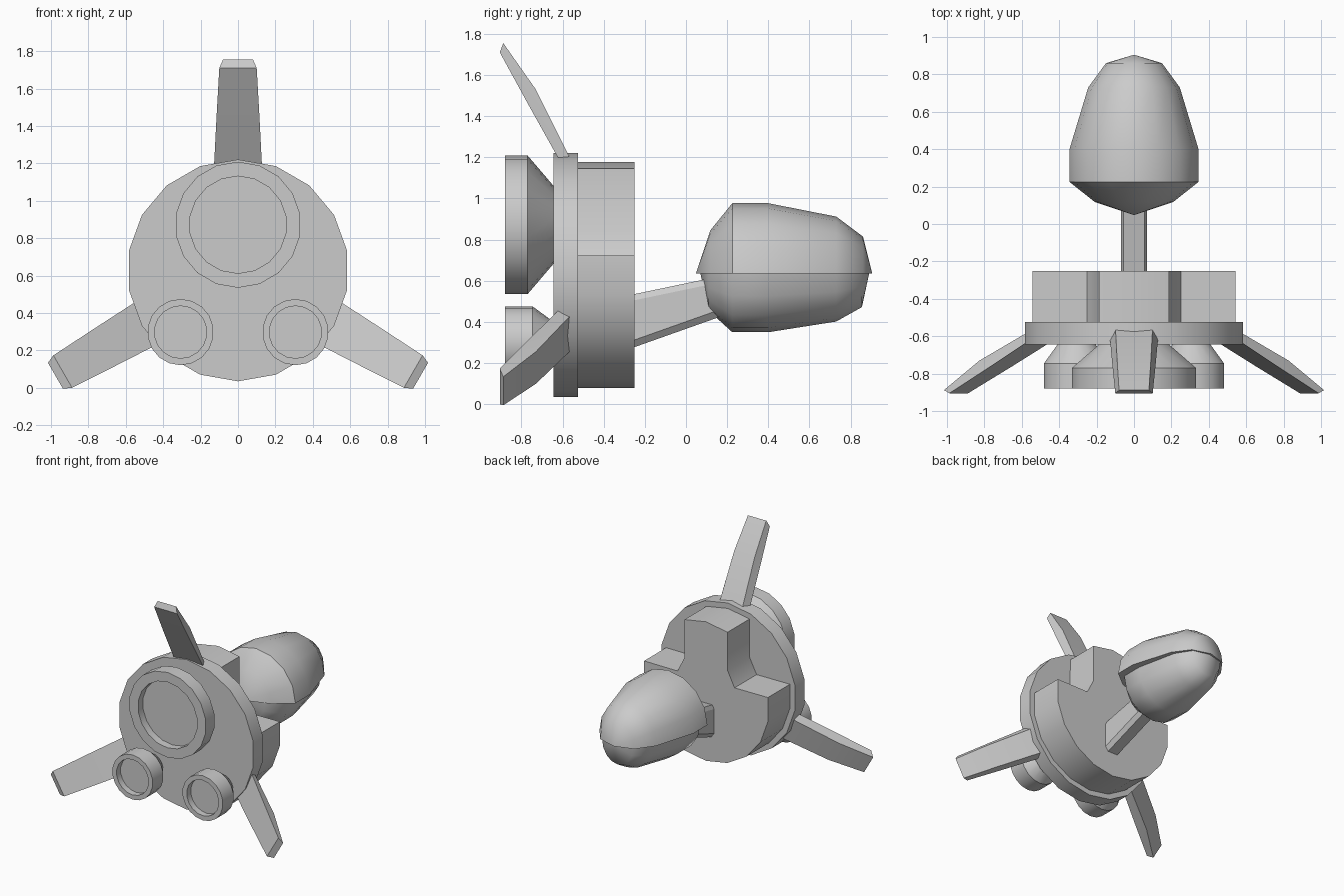
import bpy
import bmesh
from math import sin, cos, pi, radians
from mathutils import Matrix, Vector

cube = bpy.data.objects.get("Cube")
if cube:
    bpy.data.objects.remove(cube, do_unlink=True)

GREY = (0.6, 0.6, 0.6, 1)
hull = bpy.data.materials.new("hull_grey")
hull.use_nodes = True
hull.diffuse_color = GREY
hull.node_tree.nodes["Principled BSDF"].inputs["Base Color"].default_value = GREY

AXIS_Z = 0.628  # height of the disc's axis


def finish(name, bm, smooth_angle=35):
    bmesh.ops.remove_doubles(bm, verts=bm.verts, dist=0.0005)
    bmesh.ops.recalc_face_normals(bm, faces=bm.faces)
    mesh = bpy.data.meshes.new(name)
    bm.to_mesh(mesh)
    bm.free()
    mesh.materials.append(hull)
    obj = bpy.data.objects.new(name, mesh)
    bpy.context.collection.objects.link(obj)
    bpy.ops.object.select_all(action="DESELECT")
    obj.select_set(True)
    bpy.context.view_layer.objects.active = obj
    bpy.ops.object.shade_smooth_by_angle(angle=radians(smooth_angle))
    return obj


def loft(rings):
    """Skin a list of equal closed rings and cap both ends."""
    bm = bmesh.new()
    loops = [[bm.verts.new(p) for p in ring] for ring in rings]
    n = len(loops[0])
    for a, b in zip(loops, loops[1:]):
        for i in range(n):
            j = (i + 1) % n
            bm.faces.new((a[i], a[j], b[j], b[i]))
    bm.faces.new(loops[0])
    bm.faces.new(loops[-1])
    return bm


def ring(x, y, z, rx, rz, start=0, end=2 * pi, steps=18, closed=True):
    count = steps if closed else steps + 1
    angles = [start + (end - start) * i / steps for i in range(count)]
    return [Vector((x + rx * sin(a), y, z + rz * cos(a))) for a in angles]


def lathe(name, x, z, profile):
    finish(name, loft([ring(x, y, z, r, r) for y, r in profile]))


# Main disc
lathe("main_disc", 0, AXIS_Z, [(-0.645, 0.593), (-0.525, 0.593)])

# Rear hub: round below, with two notches leaving a top arm
R = 0.55
def rim(deg):
    return (R * sin(radians(deg)), AXIS_Z + R * cos(radians(deg)))

outline = [rim(a) for a in range(80, 281, 20)]
outline += [(-0.25, 0.722), (-0.19, 0.84)]
outline += [rim(a) for a in (-20, 0, 20)]
outline += [(0.19, 0.84), (0.25, 0.722)]
bm = loft([[Vector((x, y, z)) for x, z in outline] for y in (-0.53, -0.36)])
back = max(bm.faces, key=lambda f: f.calc_center_median().y)
bmesh.ops.inset_region(bm, faces=[back], thickness=0.11, use_even_offset=True)
bmesh.ops.translate(bm, verts=back.verts[:], vec=(0, 0.11, 0))
finish("rear_hub", bm)

# Engines with recessed fronts
lathe("large_engine", 0, 0.872,
      [(-0.64, 0.185), (-0.77, 0.337), (-0.88, 0.337), (-0.88, 0.26), (-0.82, 0.26)])
for side, label in ((1, "left"), (-1, "right")):
    lathe(label + "_small_engine", side * 0.307, 0.298,
          [(-0.64, 0.1), (-0.745, 0.177), (-0.88, 0.177), (-0.88, 0.14), (-0.83, 0.14)])

# Three bent fins: each row is front (half width, y, z) and back (half width, y, z)
fin_rows = [
    ((0.13, -0.595, 1.15), (0.1, -0.545, 1.16)),
    ((0.115, -0.76, 1.445), (0.09, -0.73, 1.53)),
    ((0.1, -0.905, 1.71), (0.08, -0.888, 1.755)),
]
for index, label in enumerate(("top_fin", "left_fin", "right_fin")):
    rows = []
    for (wf, yf, zf), (wb, yb, zb) in fin_rows:
        rows.append([Vector(p) for p in
                     ((-wf, yf, zf), (wf, yf, zf), (wb, yb, zb), (-wb, yb, zb))])
    bm = loft(rows)
    turn = Matrix.Rotation(index * 2 * pi / 3, 4, "Y")
    centre = Matrix.Translation((0, 0, AXIS_Z))
    bm.transform(centre @ turn @ centre.inverted())
    finish(label, bm, 20)

# Strut joining hub and pod: y, then heights of top, lower side and keel
strut = []
for y, top, side, keel in ((-0.3, 0.525, 0.295, 0.26), (0.25, 0.64, 0.49, 0.455)):
    half = [(0.055, top), (0.07, top - 0.03), (0.07, side), (0.045, keel)]
    points = half + [(-x, z) for x, z in reversed(half)]
    strut.append([Vector((x, y, z)) for x, z in points])
finish("strut", loft(strut), 20)

# Egg-shaped pod: larger upper shell over a smaller lower hull (y, width, height)
POD_Z = 0.635
upper = [(0.048, 0, 0), (0.118, 0.21, 0.21), (0.225, 0.345, 0.342), (0.4, 0.345, 0.342),
         (0.73, 0.245, 0.277), (0.86, 0.15, 0.18), (0.905, 0, 0)]
lower = [(0.07, 0, 0), (0.11, 0.16, 0.18), (0.225, 0.285, 0.285), (0.4, 0.285, 0.285),
         (0.73, 0.215, 0.233), (0.855, 0.135, 0.163), (0.89, 0, 0)]
for name, sections, start in (("pod_upper_shell", upper, -pi / 2),
                              ("pod_lower_hull", lower, pi / 2)):
    rings = [ring(0, y, POD_Z, max(w, 0.0001), max(h, 0.0001), start, start + pi, 8, False)
             for y, w, h in sections]
    finish(name, loft(rings), 50)
